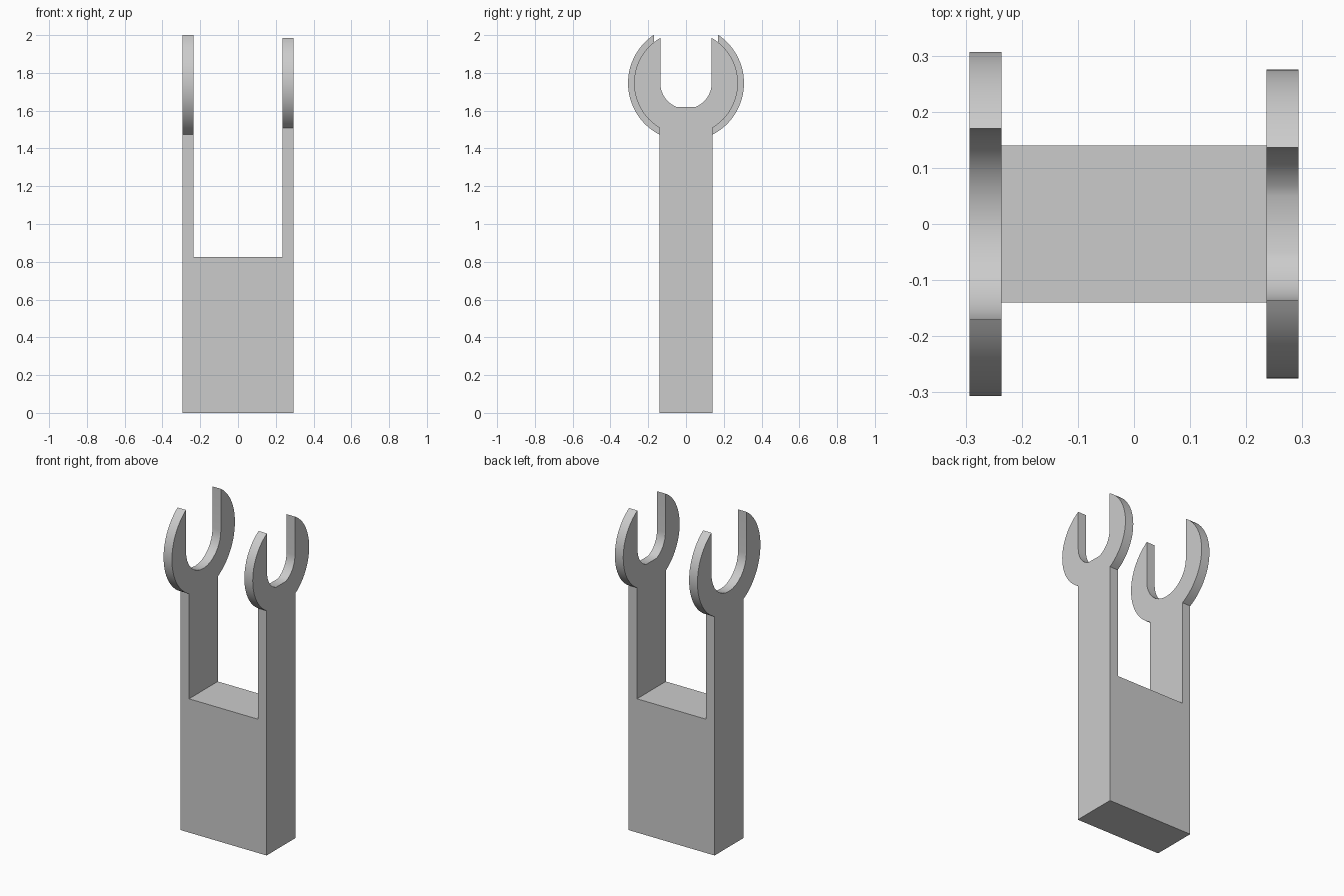
import bpy
import bmesh
from math import asin, acos, cos, sin, pi

cube = bpy.data.objects.get("Cube")
if cube:
    bpy.data.objects.remove(cube, do_unlink=True)

HALF_W = 0.293      # outer half width
INNER = 0.236       # inner face of each arm
HALF_D = 0.14       # half depth of the stem
BODY_H = 0.825      # top of the solid handle
HEAD_Z = 1.746      # centre of the wrench heads

grey = bpy.data.materials.new("grey")
grey.use_nodes = True
colour = (0.6, 0.6, 0.6, 1)
grey.diffuse_color = colour
grey.node_tree.nodes["Principled BSDF"].inputs["Base Color"].default_value = colour


def arc(radius, start, end, steps):
    angles = [start + (end - start) * i / steps for i in range(steps + 1)]
    return [(radius * cos(a), HEAD_Z + radius * sin(a)) for a in angles]


def wrench_half(radius, slot, flat):
    """Half outline of stem and open jaw, from the foot to the slot floor."""
    outer = arc(radius, -acos(HALF_D / radius), acos(slot / radius), 24)
    inner = arc(slot, 0, -acos(flat / slot), 8)
    return [(HALF_D, 0)] + outer + inner


def prism(name, outline, x0, x1):
    """Extrude a closed (y, z) outline from x0 to x1."""
    bm = bmesh.new()
    face = bm.faces.new([bm.verts.new((x0, y, z)) for y, z in outline])
    ext = bmesh.ops.extrude_face_region(bm, geom=[face])
    moved = [v for v in ext["geom"] if isinstance(v, bmesh.types.BMVert)]
    bmesh.ops.translate(bm, verts=moved, vec=(x1 - x0, 0, 0))
    bmesh.ops.recalc_face_normals(bm, faces=bm.faces)
    mesh = bpy.data.meshes.new(name)
    bm.to_mesh(mesh)
    bm.free()
    mesh.materials.append(grey)
    obj = bpy.data.objects.new(name, mesh)
    bpy.context.collection.objects.link(obj)
    return obj


def mirrored(half):
    return half + [(-y, z) for y, z in reversed(half) if abs(y) > 0.001]


# Handle block, and an arm with an open jaw on each side
holder = prism("double_wrench", mirrored([(HALF_D, 0), (HALF_D, BODY_H)]), -0.26, 0.26)
left_arm = prism("left_arm", mirrored(wrench_half(0.275, 0.136, 0.05)), INNER, HALF_W)
right_arm = prism("right_arm", mirrored(wrench_half(0.307, 0.17, 0)), -HALF_W, -INNER)

# Fuse the parts into one seamless body
bpy.context.view_layer.objects.active = holder
for arm in (left_arm, right_arm):
    union = holder.modifiers.new("union", "BOOLEAN")
    union.operation = "UNION"
    union.solver = "EXACT"
    union.object = arm
    bpy.ops.object.modifier_apply(modifier=union.name)
    bpy.data.objects.remove(arm, do_unlink=True)

# Remove seams between flush faces
bm = bmesh.new()
bm.from_mesh(holder.data)
bmesh.ops.remove_doubles(bm, verts=bm.verts, dist=0.0005)
bmesh.ops.dissolve_limit(bm, angle_limit=pi / 180, verts=bm.verts, edges=bm.edges)
bm.to_mesh(holder.data)
bm.free()

bpy.ops.object.select_all(action="DESELECT")
holder.select_set(True)
bpy.ops.object.shade_smooth_by_angle(angle=pi / 6)
